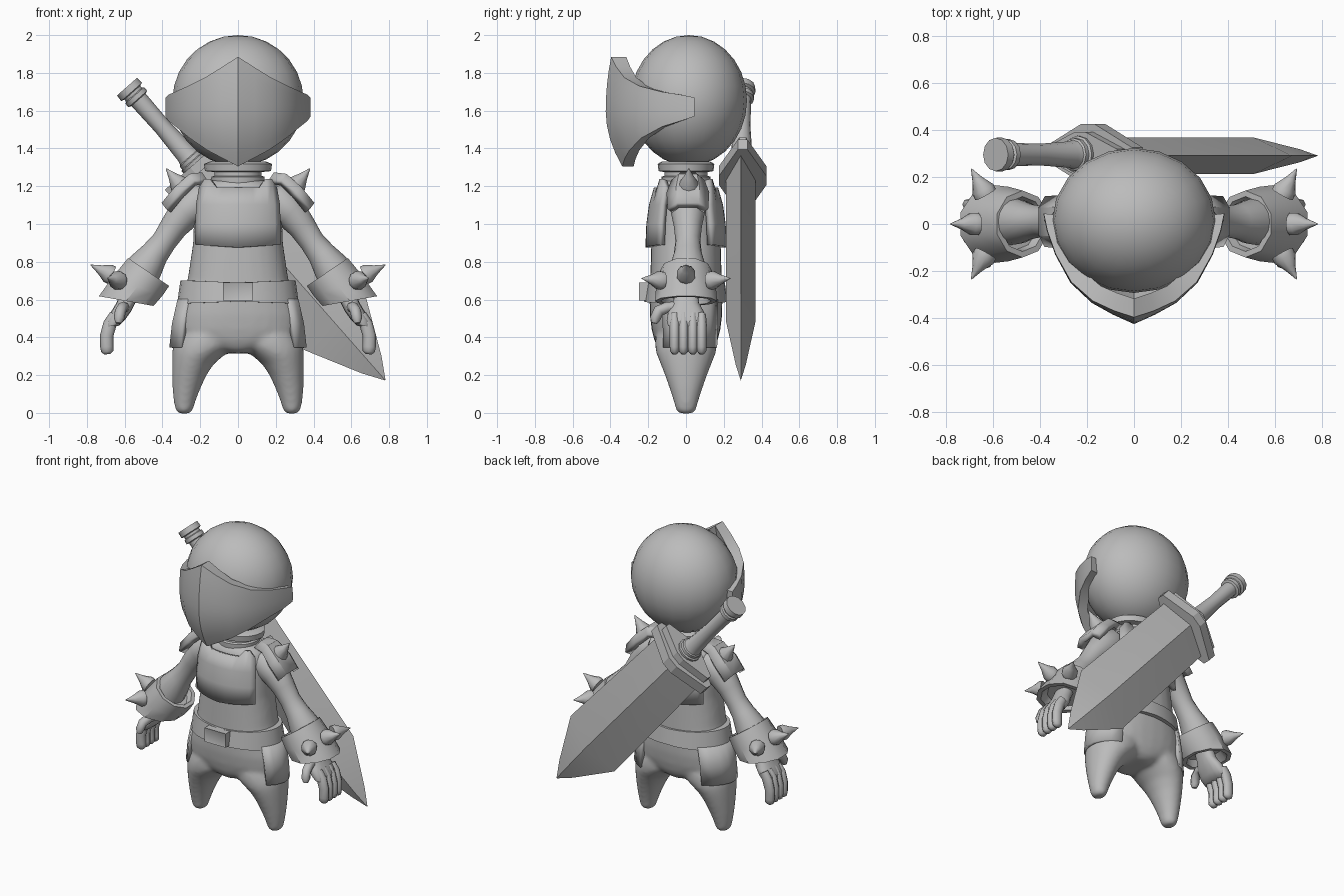
import bpy, bmesh, math
from mathutils import Vector as V

if "Cube" in bpy.data.objects:
    bpy.data.objects.remove(bpy.data.objects["Cube"])

grey = bpy.data.materials.new("plain_grey")
grey.diffuse_color = (0.5, 0.5, 0.5, 1)
grey.use_nodes = True
grey.node_tree.nodes["Principled BSDF"].inputs["Base Color"].default_value = grey.diffuse_color


def finish(name, bm, angle=40, mirror=False, solid=0, fuse=0):
    """Turn a bmesh into a shaded object with the usual modifiers."""
    bmesh.ops.recalc_face_normals(bm, faces=bm.faces[:])
    me = bpy.data.meshes.new(name)
    bm.to_mesh(me)
    bm.free()
    me.materials.append(grey)
    me.shade_smooth()
    me.set_sharp_from_angle(angle=math.radians(angle))
    ob = bpy.data.objects.new(name, me)
    bpy.context.collection.objects.link(ob)
    if solid:
        m = ob.modifiers.new("Thickness", 'SOLIDIFY')
        m.thickness, m.offset = solid, 0
    if mirror:
        m = ob.modifiers.new("Mirror", 'MIRROR')
        m.use_mirror_merge = False
    if fuse:
        m = ob.modifiers.new("Fuse", 'REMESH')
        m.mode, m.voxel_size, m.use_smooth_shade = 'VOXEL', fuse, True
        m = ob.modifiers.new("Relax", 'SMOOTH')
        m.factor, m.iterations = 0.5, 14
    return ob


def loft(bm, rings, closed=True, caps=True):
    """Skin a list of point rings."""
    vs = [[bm.verts.new(p) for p in r] for r in rings]
    n = len(vs[0])
    for a, b in zip(vs, vs[1:]):
        for i in range(n if closed else n - 1):
            j = (i + 1) % n
            bm.faces.new((a[i], a[j], b[j], b[i]))
    if caps and closed:
        bm.faces.new(vs[0])
        bm.faces.new(vs[-1])


def ellipses(data, n=24, power=1.0):
    """Horizontal rings from (z, centre x, radius x, radius y)."""
    def s(v):
        return math.copysign(abs(v) ** power, v)
    return [[(cx + rx * s(math.cos(k * math.tau / n)), ry * s(math.sin(k * math.tau / n)), z)
             for k in range(n)] for z, cx, rx, ry in data]


def tube(bm, pts, n=12, side=(0, 1, 0), flat=1.0):
    """Tube along points (x, y, z, radius), optionally flattened sideways."""
    c = [V(p[:3]) for p in pts]
    rings = []
    for i, p in enumerate(pts):
        d = (c[min(i + 1, len(c) - 1)] - c[max(i - 1, 0)]).normalized()
        a = d.cross(V(side)).normalized()
        b = d.cross(a) * flat
        rings.append([c[i] + p[3] * (a * math.cos(t) + b * math.sin(t))
                      for t in (k * math.tau / n for k in range(n))])
    loft(bm, rings)


def straight(bm, start, direction, steps, n=12):
    """Turned part from (distance, radius) steps along a direction."""
    s, d = V(start), V(direction).normalized()
    c = d.cross(V((0, 1, 0)) if abs(d.y) < 0.95 else V((0, 0, 1))).normalized()
    b = d.cross(c)
    loft(bm, [[s + d * t + r * (c * math.cos(q) + b * math.sin(q))
               for q in (k * math.tau / n for k in range(n))] for t, r in steps])


def shell(bm, rows, a0, a1, n=10):
    """Open curved plate from (z, radius x, radius y) rows between two angles."""
    ang = [math.radians(a0 + (a1 - a0) * k / n) for k in range(n + 1)]
    loft(bm, [[(rx * math.cos(t), ry * math.sin(t), z) for t in ang]
              for z, rx, ry in rows], closed=False)


# head
bm = bmesh.new()
bmesh.ops.create_uvsphere(bm, u_segments=20, v_segments=14, radius=1)
for v in bm.verts:
    v.co = V((v.co.x * 0.347, v.co.y * 0.308 + 0.015, v.co.z * 0.346 + 1.654))
finish("head", bm)

# visor: columns of (x, y, top z, bottom z), bulging in the middle
cols = [(0, -.425, 1.885, 1.305), (.09, -.385, 1.83, 1.345), (.18, -.335, 1.775, 1.39),
        (.27, -.25, 1.73, 1.455), (.335, -.13, 1.70, 1.515), (.37, -.03, 1.685, 1.545),
        (.385, .045, 1.67, 1.57)]
cols = [(-x, y, t, b) for x, y, t, b in cols[:0:-1]] + cols
bm = bmesh.new()
rings = []
for x, y, t, b in cols:
    o, i = [], []
    for k in range(9):
        z = b + (t - b) * k / 8
        h = (z - 1.6) / 0.29
        s = 1 - (0.07 if h > 0 else 0.2) * h * h
        o.append(V((x * s, y * s if y < 0 else y, z)))
        i.append(o[-1] - V((x, y, 0)).normalized() * (0.06 + 0.02 * max(h, 0)))
    rings.append(o + i[::-1])
loft(bm, rings)
finish("visor", bm, 35)

# neck and collar rings
bm = bmesh.new()
loft(bm, ellipses([(1.15, 0, .13, .12), (1.235, 0, .14, .13), (1.25, 0, .14, .13), (1.255, 0, .125, .115),
                   (1.275, 0, .125, .115), (1.28, 0, .175, .145), (1.318, 0, .18, .15),
                   (1.33, 0, .15, .13)], 20))
finish("neck", bm)

# body: torso, hips and both legs fused into one smooth skin
bm = bmesh.new()
loft(bm, ellipses([(.315, 0, .06, .11), (.34, 0, .15, .145), (.38, 0, .26, .167), (.44, 0, .332, .182),
                   (.52, 0, .328, .192), (.6, 0, .307, .193), (.7, 0, .268, .19), (.9, 0, .238, .184),
                   (1.05, 0, .233, .172), (1.14, 0, .228, .158), (1.2, 0, .195, .143),
                   (1.24, 0, .12, .11)], 28, 0.88))
for sx in (-1, 1):
    loft(bm, ellipses([(z, sx * c, rx, ry) for z, c, rx, ry in (
        (-.004, .285, .032, .037), (.015, .285, .048, .054), (.06, .283, .058, .066),
        (.13, .273, .075, .088), (.2, .258, .092, .113), (.26, .238, .112, .136),
        (.31, .208, .141, .157), (.35, .18, .168, .165), (.4, .165, .16, .163),
        (.48, .15, .12, .13))], 20))
finish("body", bm, 180, fuse=.013)

# chest and back plates with scooped necklines
for name, a in (("chest_plate", 270), ("back_plate", 90)):
    bm = bmesh.new()
    shell(bm, [(.89, .277, .2), (1.0, .274, .195), (1.1, .27, .181), (1.2, .25, .155)], a - 52, a + 52, 12)
    for v in bm.verts:
        if v.co.z > 1.19:
            v.co.z += .035 if .12 < abs(v.co.x) < .19 else -.01
        if v.co.z < .9:
            v.co.z -= .015 * (1 - abs(v.co.x) / .22)
    finish(name, bm, 40, solid=.03)

# belt, rising slightly at the hips
bm = bmesh.new()
rings = []
for k in range(28):
    t = k / 28 * math.tau
    lift = .012 * abs(math.cos(t))
    rings.append([(r * math.cos(t), (r - .10) * math.sin(t), z + (lift if z > .6 else -lift))
                  for z, r in ((.59, .285), (.59, .322), (.69, .305), (.69, .26))])
loft(bm, rings + rings[:1], caps=False)
bmesh.ops.remove_doubles(bm, verts=bm.verts[:], dist=.0001)
finish("belt", bm)

# buckle with a sunken face
bm = bmesh.new()
bmesh.ops.create_cube(bm, size=1)
front = min(bm.faces, key=lambda f: f.calc_center_median().y)
for v in bm.verts:
    v.co = V((v.co.x * .16, v.co.y * .05 - .223, v.co.z * .095 + .643))
bmesh.ops.inset_individual(bm, faces=[front], thickness=.008, depth=-.003)
finish("buckle", bm, 30)

# hip guards
bm = bmesh.new()
shell(bm, [(.345, .352, .20), (.47, .338, .205), (.6, .308, .205)], -34, 50, 6)
finish("hip_guard", bm, 40, mirror=True, solid=.028)

# arms
bm = bmesh.new()
tube(bm, [(.12, .01, 1.14, .06), (.2, .01, 1.12, .1), (.28, .01, 1.06, .09), (.34, .01, .985, .074),
          (.39, .01, .91, .066), (.44, .01, .845, .074), (.49, .01, .775, .095), (.53, .01, .71, .1)], 16)
finish("arm", bm, 60, mirror=True)

# cuffs: ten-sided, longer on the outer side, sunken at both ends
bm = bmesh.new()
rings = []
for f, scale in ((.25, .74), (0, .82), (0, 1), (.5, 1.03), (1, 1), (1, .82), (.75, .74)):
    c = V((.473, 0, .746)).lerp(V((.592, 0, .592)), f)
    h = V((.114, 0, .078)).lerp(V((.152, 0, .027)), f) * scale
    y = V((0, .142 + .023 * f, 0)) * scale
    rings.append([c + h * math.cos(t) + y * math.sin(t)
                  for t in ((k + .5) * math.tau / 10 for k in range(10))])
loft(bm, rings)
finish("cuff", bm, 40, mirror=True)

# cuff spikes
bm = bmesh.new()
for s, d in (((.667, 0, .728), (.9, 0, .44)), ((.63, .125, .70), (.5, .9, .1)), ((.63, -.125, .70), (.5, -.9, .1))):
    straight(bm, s, d, [(0, .05), (.025, .05), (.07, .025), (.126, .002)], 10)
finish("cuff_spike", bm, 50, mirror=True)

# hands: wrist and palm, four fingers and thumb
bm = bmesh.new()
loft(bm, ellipses([(.66, .56, .05, .06), (.58, .595, .05, .07), (.535, .62, .052, .095),
                   (.49, .65, .05, .102), (.46, .668, .035, .095)], 16, .8))
for y in (-.06, -.013, .036, .083):
    tube(bm, [(.65, y, .52, .03), (.678, y, .47, .036), (.695, y, .41, .035), (.695, y, .35, .035),
              (.692, y, .325, .032), (.69, y, .311, .016)], 8, flat=.75)
tube(bm, [(.60, -.04, .56, .03), (.61, -.1, .558, .03), (.622, -.145, .54, .03),
          (.63, -.163, .50, .028), (.632, -.168, .475, .016)], 8, (1, 0, 0))
finish("hand", bm, 60, mirror=True)

# shoulder pads: bent plates, rows of (x, z, half width)
bm = bmesh.new()
rows = [(.19, 1.255, .06), (.25, 1.248, .075), (.32, 1.185, .10), (.39, 1.10, .095)]
loft(bm, [[(x - d * .022, .01 + f * w, z - d * .03) for f, d in ((-1, 1), (-.55, 0), (.55, 0), (1, 1))]
          for x, z, w in rows], closed=False)
finish("shoulder_pad", bm, 25, mirror=True, solid=.04)

# shoulder spikes
bm = bmesh.new()
straight(bm, (.295, .015, 1.19), (.62, 0, .75), [(0, .055), (.025, .054), (.08, .025), (.135, .002)], 10)
finish("shoulder_spike", bm, 50, mirror=True)

# sword frame: u runs from pommel to tip, w across the blade
u, w = V((.66, 0, -.75)).normalized(), V((.75, 0, .66)).normalized()
guard = V((-.19, .29, 1.275))
tip = (V((.787, .29, .18)) - guard).dot(u)


def rhombus(t, across, thick):
    c, y = guard + u * t, V((0, thick, 0))
    return [c + w * across, c + y, c - w * across, c - y]


# blade with a central ridge
bm = bmesh.new()
loft(bm, [rhombus(0, .20, .078), rhombus(tip - .414, .222, .078), rhombus(tip - .11, .07, .027),
          rhombus(tip, .002, .001)])
finish("sword_blade", bm, 20)

# stacked guard plates, wide in the middle and narrow at the ends
bm = bmesh.new()
for t0, t1, across, thick in ((-.06, 0, .21, .09), (-.01, .06, .25, .125)):
    loft(bm, [[guard + V((0, .01, 0)) + u * t + w * (across * a) + V((0, thick * b, 0)) for a, b in
               ((1, .2), (.15, 1), (-.15, 1), (-1, .2), (-1, -.2), (-.15, -1), (.15, -1), (1, -.2))]
              for t in (t0, t1)])
finish("sword_guard", bm, 20)

# grip, collar rings and pommel
bm = bmesh.new()
straight(bm, guard + V((0, .005, 0)), -u, [
    (.03, .075), (.075, .08), (.08, .07), (.1, .07), (.105, .062), (.13, .056), (.32, .046), (.51, .05),
    (.515, .066), (.54, .066), (.545, .056), (.56, .056), (.565, .073), (.602, .071)], 12)
finish("sword_grip", bm, 35)
